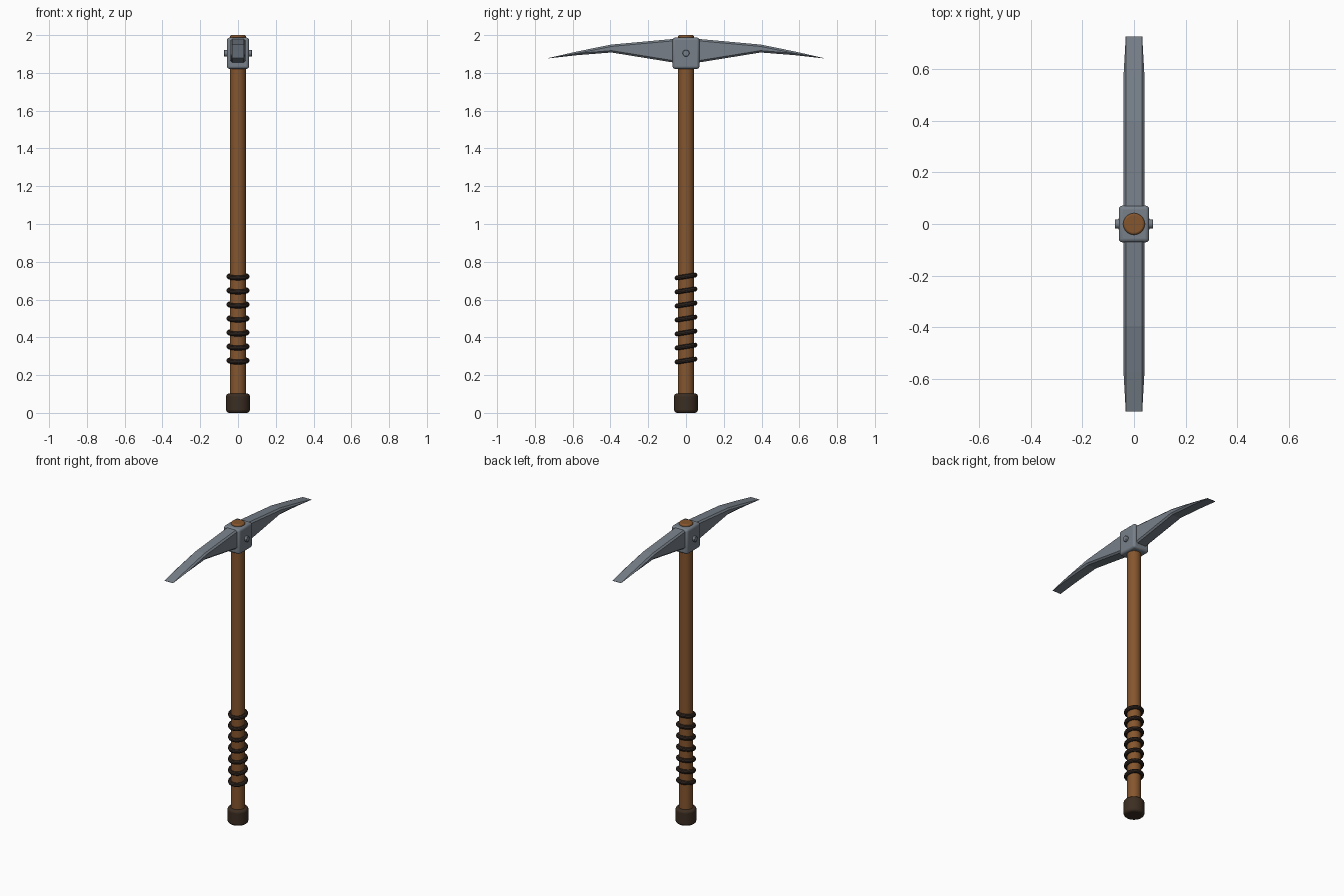
import bpy, bmesh, math

if "Cube" in bpy.data.objects:
    bpy.data.objects.remove(bpy.data.objects["Cube"])


def material(name, rgb):
    m = bpy.data.materials.new(name)
    m.diffuse_color = (*rgb, 1)
    m.use_nodes = True
    m.node_tree.nodes["Principled BSDF"].inputs["Base Color"].default_value = m.diffuse_color
    return m


WOOD = material("brown wood", (0.235, 0.092, 0.027))
STEEL = material("grey steel", (0.185, 0.215, 0.25))
DARK = material("dark leather", (0.045, 0.027, 0.016))
WRAP = material("black brown cord", (0.035, 0.022, 0.016))


def finish(name, mat, bevel=0, segments=3, smooth=True):
    ob = bpy.context.object
    ob.name = name
    ob.data.materials.append(mat)
    bpy.ops.object.transform_apply(location=False, rotation=True, scale=True)
    if bevel:
        b = ob.modifiers.new("bevel", 'BEVEL')
        b.width, b.segments, b.limit_method = bevel, segments, 'ANGLE'
        b.angle_limit = math.radians(40)
    if smooth:
        bpy.ops.object.shade_smooth_by_angle(angle=math.radians(35))
    return ob


def cylinder(name, mat, r, z0, z1, bevel, segments=3):
    bpy.ops.mesh.primitive_cylinder_add(vertices=32, radius=r, depth=z1 - z0,
                                        location=(0, 0, (z0 + z1) / 2))
    return finish(name, mat, bevel, segments)


# wooden shaft and end cap
cylinder("handle", WOOD, 0.042, 0.005, 2.0, 0.008)
cylinder("end_cap", DARK, 0.063, 0.0, 0.103, 0.015)

# tilted cord rings around the grip
for i in range(7):
    bpy.ops.mesh.primitive_torus_add(major_segments=32, minor_segments=10,
                                     major_radius=0.048, minor_radius=0.013,
                                     location=(0, 0, 0.277 + i * 0.0742),
                                     rotation=(math.radians(9), 0, 0))
    finish(f"grip_ring_{i + 1}", WRAP)

# socket block that holds the blades
bpy.ops.mesh.primitive_cube_add(size=1, location=(0, 0, 1.904))
bpy.context.object.scale = (0.118, 0.142, 0.166)
finish("head_block", STEEL, 0.014, 3)

# rivet through the block
bpy.ops.mesh.primitive_cylinder_add(vertices=20, radius=0.018, depth=0.147,
                                    location=(0, 0, 1.904),
                                    rotation=(0, math.pi / 2, 0))
finish("rivet", STEEL, 0.003, 2)

# blades: chamfered sections (y, bottom z, top z), thinning to a chisel tip
SECTIONS = [(0.03, 1.849, 1.983), (0.395, 1.908, 1.950),
            (0.575, 1.8938, 1.9135), (0.7275, 1.877, 1.879)]


def blade(name, side):
    bm = bmesh.new()
    rings = []
    for y, lo, hi in SECTIONS:
        c = min(0.01, (hi - lo) * 0.48)
        w, e = 0.031 + c, 0.031
        pts = [(e, lo), (w, lo + c), (w, hi - c), (e, hi),
               (-e, hi), (-w, hi - c), (-w, lo + c), (-e, lo)]
        rings.append([bm.verts.new((x, side * y, z)) for x, z in pts])
    for a, b in zip(rings, rings[1:]):
        for i in range(8):
            j = (i + 1) % 8
            bm.faces.new((a[i], a[j], b[j], b[i]))
    bm.faces.new(rings[0])
    bm.faces.new(rings[-1])
    bmesh.ops.recalc_face_normals(bm, faces=bm.faces)
    me = bpy.data.meshes.new(name)
    bm.to_mesh(me)
    bm.free()
    me.materials.append(STEEL)
    bpy.context.collection.objects.link(bpy.data.objects.new(name, me))


blade("front_blade", -1)
blade("back_blade", 1)
